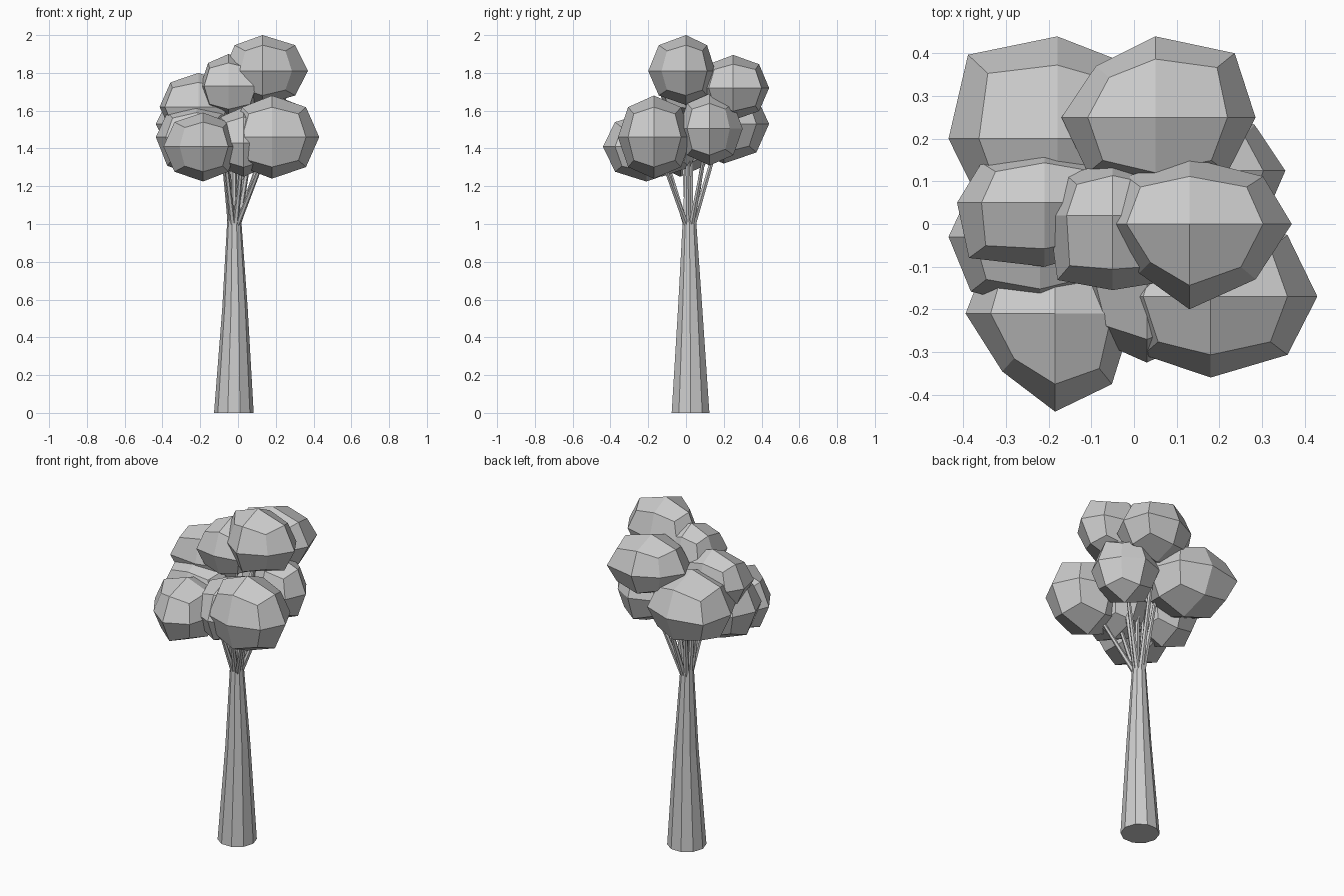
import bpy
import bmesh
from math import cos, sin, tau
from mathutils import Vector

if "Cube" in bpy.data.objects:
    bpy.data.objects.remove(bpy.data.objects["Cube"])

grey = bpy.data.materials.new("matte_grey")
grey.use_nodes = True
grey.diffuse_color = (0.6, 0.6, 0.6, 1)
bsdf = grey.node_tree.nodes["Principled BSDF"]
bsdf.inputs["Base Color"].default_value = grey.diffuse_color
bsdf.inputs["Roughness"].default_value = 0.9


def finish(bm, name):
    bmesh.ops.recalc_face_normals(bm, faces=bm.faces)
    mesh = bpy.data.meshes.new(name)
    bm.to_mesh(mesh)
    bm.free()
    mesh.materials.append(grey)
    obj = bpy.data.objects.new(name, mesh)
    bpy.context.collection.objects.link(obj)
    return obj


def foliage(name, center, low, high, bulges):
    """Rounded cube clump whose six tips reach the low and high limits.

    Bulges push the upright corners, keyed by their (x, y) signs, in or out."""
    bm = bmesh.new()
    bmesh.ops.create_cube(bm, size=2)
    bmesh.ops.subdivide_edges(bm, edges=bm.edges[:], cuts=1, use_grid_fill=True)
    # Factor by vertex kind: face middle, edge middle, corner
    factors = {1: 1.0, 2: 0.72, 3: 0.56}
    for v in bm.verts:
        signs = [round(c) for c in v.co]
        factor = factors[sum(map(abs, signs))]
        bulge = bulges.get((signs[0], signs[1]), 1)
        for i in range(3):
            reach = high[i] - center[i] if signs[i] > 0 else center[i] - low[i]
            push = bulge if i < 2 else 1
            v.co[i] = center[i] + signs[i] * factor * push * reach
    return finish(bm, name)


def tapered_tube(name, rings, sides):
    """Capped tube through (point, radius) rings that lie level."""
    bm = bmesh.new()
    loops = []
    for point, radius in rings:
        loops.append([bm.verts.new(Vector(point) + radius * Vector(
            (cos(tau * k / sides), sin(tau * k / sides), 0)))
            for k in range(sides)])
    for a, b in zip(loops, loops[1:]):
        for k in range(sides):
            n = (k + 1) % sides
            bm.faces.new((a[k], a[n], b[n], b[k]))
    bm.faces.new(loops[0][::-1])
    bm.faces.new(loops[-1])
    return finish(bm, name)


# Trunk
tapered_tube("trunk", [((-0.022, 0.024, 0), 0.105),
                       ((-0.016, 0.022, 0.56), 0.067),
                       ((-0.02, 0.018, 1.04), 0.036)], 10)

# Foliage clumps: center, lower limits, upper limits, corner bulges
clumps = {
    "top": ((0.13, 0, 1.81), (-0.075, -0.2, 1.63), (0.37, 0.155, 2.0),
            {(-1, -1): 0.8, (1, -1): 0.9}),
    "upper_back": ((0.05, 0.25, 1.72), (-0.17, 0.07, 1.55), (0.285, 0.44, 1.895),
                   {(1, 1): 1.1, (-1, 1): 0.88}),
    "back_right": ((-0.18, 0.2, 1.53), (-0.435, 0, 1.32), (0.06, 0.44, 1.73),
                   {(-1, 1): 1.14}),
    "upper_right": ((-0.21, 0.05, 1.62), (-0.415, -0.1, 1.45), (0, 0.18, 1.8),
                    {(-1, -1): 1.2}),
    "upper_middle": ((-0.05, 0.02, 1.73), (-0.2, -0.155, 1.56), (0.12, 0.15, 1.9),
                     {(-1, -1): 1.2, (1, -1): 1.2}),
    "front_right": ((-0.185, -0.21, 1.41), (-0.395, -0.44, 1.225), (0, 0, 1.59),
                    {(-1, -1): 0.82}),
    "front_left": ((0.18, -0.17, 1.46), (-0.04, -0.36, 1.24), (0.43, 0.03, 1.68), {}),
    "right": ((-0.22, -0.03, 1.46), (-0.435, -0.2, 1.25), (-0.02, 0.15, 1.64),
              {(-1, -1): 1.05}),
    "middle": ((0.03, -0.13, 1.43), (-0.14, -0.325, 1.25), (0.19, 0.08, 1.62), {}),
    "back_left": ((0.17, 0.125, 1.505), (-0.02, -0.04, 1.31), (0.355, 0.3, 1.69),
                  {(1, 1): 0.85}),
}

base = Vector((-0.02, 0.018, 0))
for name, (center, low, high, bulges) in clumps.items():
    foliage("foliage_" + name, center, low, high, bulges)
    # Thin branch from the trunk top into the clump, steeper on the right side
    tip = Vector(center)
    if tip.x < 0:
        tip.x, tip.y = tip.x * 0.4, tip.y * 0.6
    out = Vector((tip.x, tip.y, 0)) - base
    start = base + out.normalized() * 0.02 + Vector((0, 0, 0.99))
    tapered_tube("branch_" + name, [(start, 0.016), (tip, 0.009)], 6)
